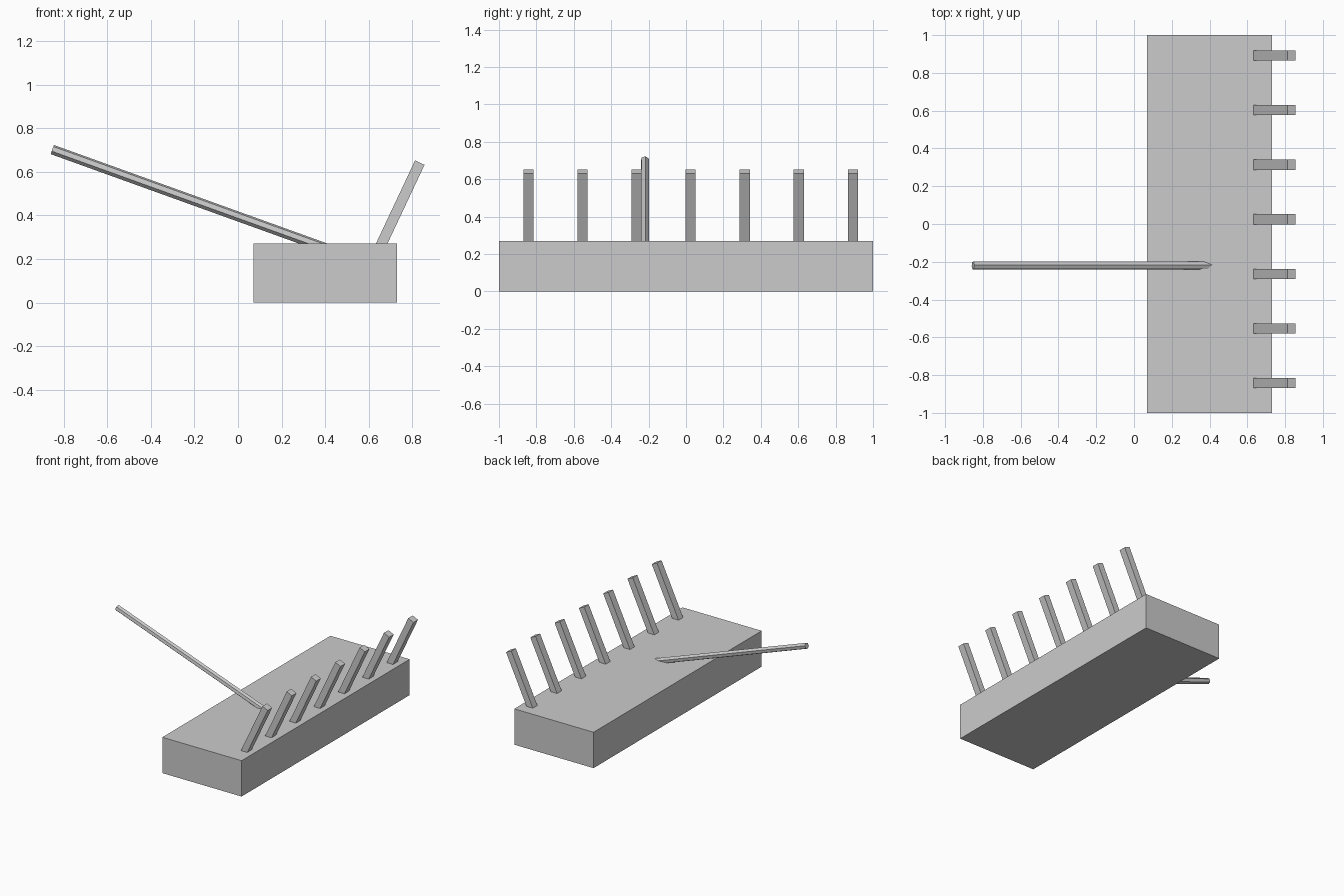
import bpy, math
from mathutils import Vector, Matrix

if "Cube" in bpy.data.objects:
    bpy.data.objects.remove(bpy.data.objects["Cube"])

# rake head block
bpy.ops.mesh.primitive_cube_add(size=1, location=(0.4, 0, 0.135))
head = bpy.context.object
head.name = "rake_head"
head.scale = (0.66, 2.0, 0.27)


def aim(obj, start, end, twist=0):
    """Place a z-aligned unit-length part between two points, twisted about its axis."""
    d = end - start
    side = Vector((0, 1, 0))
    side = (side - d * side.dot(d) / d.length_squared).normalized()
    z = d.normalized()
    rot = Matrix((side.cross(z), side, z)).transposed()
    obj.matrix_world = (Matrix.Translation((start + end) / 2) @ rot.to_4x4()
                        @ Matrix.Rotation(twist, 4, 'Z') @ Matrix.Diagonal((*obj.scale, 1)))


# row of slanted square teeth, set into the head
for i in range(7):
    y = -0.842 + i * 0.289
    bpy.ops.mesh.primitive_cube_add(size=1)
    tooth = bpy.context.object
    tooth.name = f"tooth_{i + 1}"
    a, b = Vector((0.585, y, 0.113)), Vector((0.834, y, 0.642))
    tooth.scale = (0.048, 0.054, (b - a).length)
    aim(tooth, a, b)

# six-sided handle, sunk into the head
a, b = Vector((0.45, -0.22, 0.233)), Vector((-0.852, -0.22, 0.702))
bpy.ops.mesh.primitive_cylinder_add(vertices=6, radius=0.0225, depth=1)
handle = bpy.context.object
handle.name = "handle"
handle.scale = (1, 1, (b - a).length)
aim(handle, a, b, math.radians(30 + 10))
